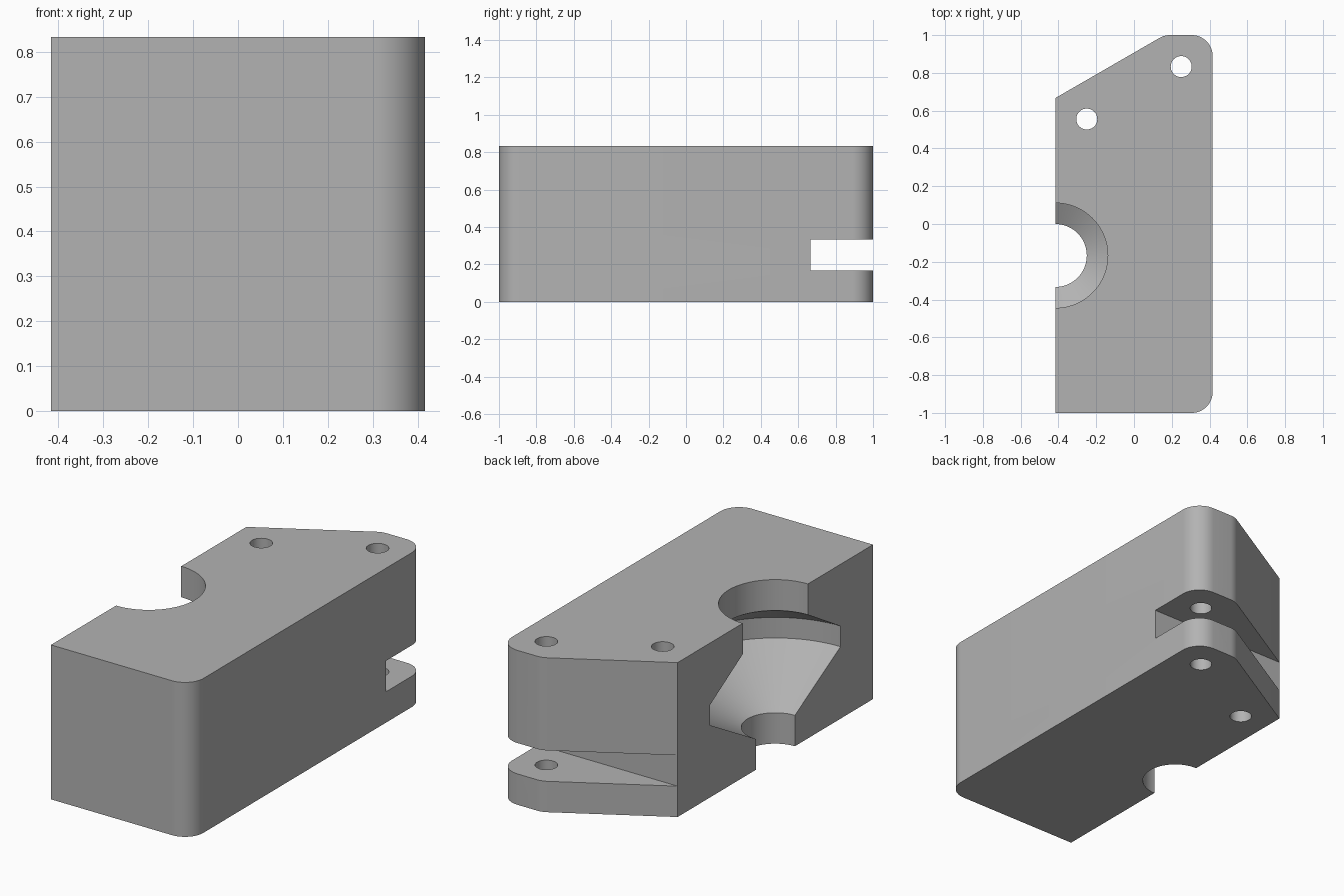
import bpy
import bmesh
from math import cos, sin, tan, pi, radians

if "Cube" in bpy.data.objects:
    bpy.data.objects.remove(bpy.data.objects["Cube"], do_unlink=True)

U = 1 / 36               # drawing unit
HALF_W, HALF_L, HEIGHT = 15 * U, 36 * U, 30 * U
FILLET = 4 * U

grey = bpy.data.materials.new("plain grey")
grey.use_nodes = True
colour = (0.45, 0.45, 0.45, 1)
grey.diffuse_color = colour
grey.node_tree.nodes["Principled BSDF"].inputs["Base Color"].default_value = colour


def make_object(name, bm):
    bmesh.ops.recalc_face_normals(bm, faces=bm.faces)
    mesh = bpy.data.meshes.new(name)
    bm.to_mesh(mesh)
    bm.free()
    mesh.materials.append(grey)
    obj = bpy.data.objects.new(name, mesh)
    bpy.context.collection.objects.link(obj)
    return obj


def prism(name, outline, z0, z1):
    bm = bmesh.new()
    face = bm.faces.new([bm.verts.new((x, y, z0)) for x, y in outline])
    top = bmesh.ops.extrude_face_region(bm, geom=[face])["geom"]
    verts = [v for v in top if isinstance(v, bmesh.types.BMVert)]
    bmesh.ops.translate(bm, verts=verts, vec=(0, 0, z1 - z0))
    return make_object(name, bm)


def arc(cx, cy, r, start, end, steps):
    angles = [radians(start + (end - start) * i / steps) for i in range(steps + 1)]
    return [(cx + r * cos(a), cy + r * sin(a)) for a in angles]


def lathe(name, profile, x, y, sides):
    # Stacked rings with flat caps
    bm = bmesh.new()
    rings = [[bm.verts.new((x + r * cos(2 * pi * i / sides),
                            y + r * sin(2 * pi * i / sides), z))
              for i in range(sides)] for r, z in profile]
    for low, high in zip(rings, rings[1:]):
        for i in range(sides):
            j = (i + 1) % sides
            bm.faces.new((low[i], low[j], high[j], high[i]))
    bm.faces.new(rings[0])
    bm.faces.new(rings[-1])
    return make_object(name, bm)


# Block with rounded right corners and a slanted back
slant_start = 24 * U
slant_end = -HALF_W + (HALF_L - slant_start) / tan(radians(30))
cx, cy = HALF_W - FILLET, HALF_L - FILLET
outline = [(-HALF_W, -HALF_L)]
outline += arc(cx, -cy, FILLET, -90, 0, 16)
outline += arc(cx, cy, FILLET, 0, 90, 16)
outline += arc(slant_end + FILLET * tan(radians(15)), cy, FILLET, 90, 120, 6)
outline += [(-HALF_W, slant_start)]
block = prism("block", outline, 0, HEIGHT)

# Half bore with a flared chamber inside
bore_profile = [(6, -3), (6, 6), (20, 14), (20, 18), (10, 24), (10, 33)]
cutters = [lathe("bore_cutter", [(r * U, z * U) for r, z in bore_profile],
                 -HALF_W, -6 * U, 96)]

# Two pin holes
for hx, hy in ((9, 30), (-9, 20)):
    cutters.append(lathe("pin_hole_cutter", [(2 * U, -0.1), (2 * U, 1)],
                         hx * U, hy * U, 40))

# Slot across the back
cutters.append(prism("slot_cutter", [(-1, slant_start), (1, slant_start),
                                     (1, 1.2), (-1, 1.2)], 6 * U, 12 * U))

bpy.ops.object.select_all(action="DESELECT")
bpy.context.view_layer.objects.active = block
block.select_set(True)
for cutter in cutters:
    cutter.hide_render = True
    mod = block.modifiers.new("cut", "BOOLEAN")
    mod.operation = "DIFFERENCE"
    mod.solver = "EXACT"
    mod.object = cutter
    bpy.ops.object.modifier_apply(modifier=mod.name)
    bpy.data.objects.remove(cutter, do_unlink=True)

bpy.ops.object.shade_smooth_by_angle(angle=radians(25))
